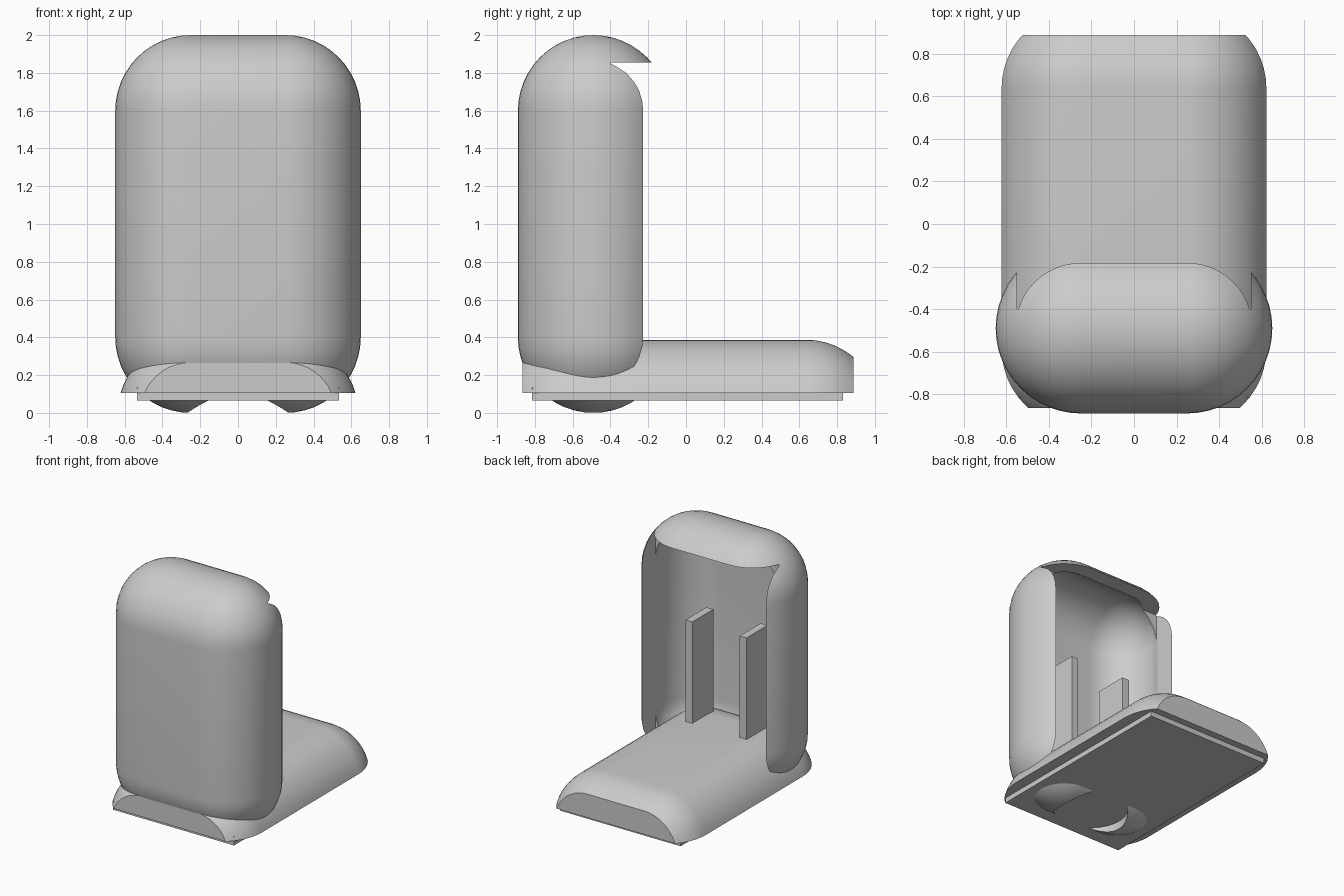
import bpy
import bmesh
import math
from mathutils import Matrix, Vector

old = bpy.data.objects.get("Cube")
if old:
    bpy.data.objects.remove(old, do_unlink=True)

grey = bpy.data.materials.new("plain grey")
grey.use_nodes = True
grey.diffuse_color = (0.6, 0.6, 0.6, 1)
grey.node_tree.nodes["Principled BSDF"].inputs["Base Color"].default_value = (0.6, 0.6, 0.6, 1)


def finish(name, bm):
    mesh = bpy.data.meshes.new(name)
    bmesh.ops.recalc_face_normals(bm, faces=bm.faces)
    bm.to_mesh(mesh)
    bm.free()
    mesh.materials.append(grey)
    obj = bpy.data.objects.new(name, mesh)
    bpy.context.collection.objects.link(obj)
    return obj


def box(name, low, high):
    low, high = Vector(low), Vector(high)
    bm = bmesh.new()
    size = Matrix.Diagonal((*(high - low), 1))
    bmesh.ops.create_cube(bm, size=1, matrix=Matrix.Translation((low + high) / 2) @ size)
    return finish(name, bm)


def rounded_block(name, radius, xs, ys, zs):
    """Convex skin around a sphere at every combination of the given centres."""
    bm = bmesh.new()
    for centre in {(x, y, z) for x in xs for y in ys for z in zs}:
        bmesh.ops.create_uvsphere(bm, u_segments=48, v_segments=24, radius=radius,
                                  matrix=Matrix.Translation(centre))
    bmesh.ops.delete(bm, geom=bm.edges[:], context='EDGES_FACES')
    bmesh.ops.convex_hull(bm, input=bm.verts[:])
    bmesh.ops.delete(bm, geom=[v for v in bm.verts if not v.link_faces], context='VERTS')
    bmesh.ops.dissolve_limit(bm, angle_limit=math.radians(0.1), verts=bm.verts[:], edges=bm.edges[:])
    return finish(name, bm)


def select_only(obj):
    bpy.ops.object.select_all(action='DESELECT')
    obj.select_set(True)
    bpy.context.view_layer.objects.active = obj


def carve(obj, cutter, operation='DIFFERENCE'):
    mod = obj.modifiers.new("carve", 'BOOLEAN')
    mod.operation, mod.object, mod.solver = operation, cutter, 'EXACT'
    select_only(obj)
    bpy.ops.object.modifier_apply(modifier=mod.name)
    bpy.data.objects.remove(cutter, do_unlink=True)


def smooth(obj):
    select_only(obj)
    bpy.ops.object.shade_smooth_by_angle(angle=math.radians(30))


SIDE = (-0.25, 0.25)   # sphere centres across the width
SHELL_Y = -0.49

# Upright shell: hollow, open at the back, with a round hole in its floor
shell = rounded_block("upright_shell", 0.4, SIDE, (SHELL_Y,), (0.4, 1.6))
carve(shell, rounded_block("cavity_cutter", 0.316, SIDE, (SHELL_Y,), (0.4, 1.6)))
carve(shell, box("opening_cutter", (-0.55, -0.4, 0.145), (0.55, 0.2, 1.855)))
hole = bmesh.new()
bmesh.ops.create_cone(hole, cap_ends=True, segments=64, radius1=0.268, radius2=0.268, depth=0.5,
                      matrix=Matrix.Translation((0, SHELL_Y, 0)))
carve(shell, finish("hole_cutter", hole))
smooth(shell)

# Long base: rounded block trimmed flat at both ends and underneath
base = rounded_block("base", 0.387, SIDE, (-0.586, 0.637), (0,))
carve(base, box("base_trim", (-1, -0.865, 0.105), (1, 0.888, 1)), 'INTERSECT')
smooth(base)

# Thin plate under the base
box("bottom_plate", (-0.535, -0.815, 0.065), (0.535, 0.832, 0.135))

# Two upright boards inside the shell
for name, x in (("left_board", 0.24), ("right_board", -0.24)):
    box(name, (x - 0.03, -0.645, 0.3), (x + 0.03, -0.38, 1.2))
